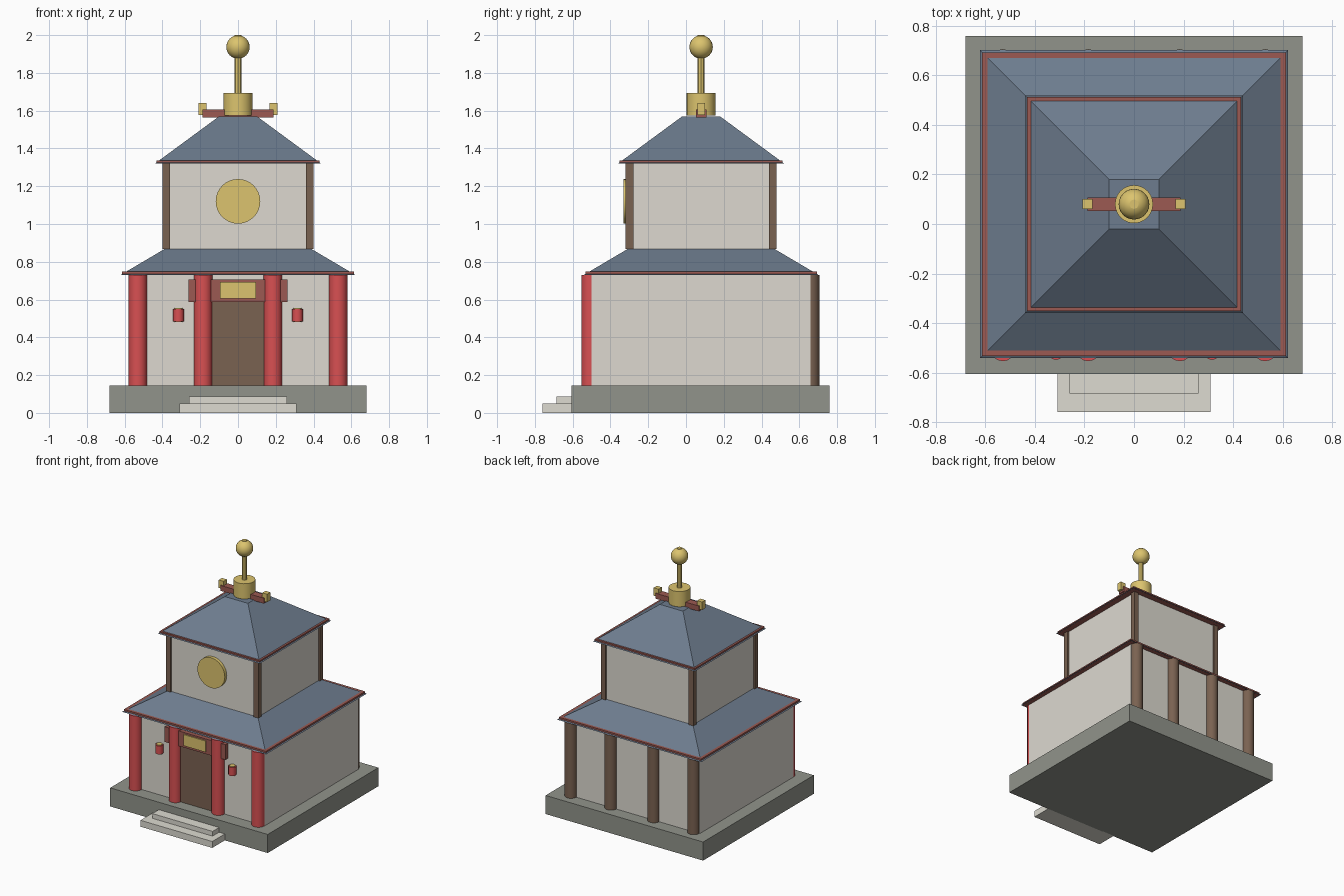
import bpy
import math

if "Cube" in bpy.data.objects:
    bpy.data.objects.remove(bpy.data.objects["Cube"])

CY = 0.08  # centre of the building in y


def material(name, r, g, b):
    m = bpy.data.materials.new(name)
    lin = [((c / 255 + 0.055) / 1.055) ** 2.4 for c in (r, g, b)]
    m.diffuse_color = (*lin, 1)
    m.use_nodes = True
    m.node_tree.nodes["Principled BSDF"].inputs["Base Color"].default_value = m.diffuse_color
    return m


CREAM = material("cream plaster", 221, 217, 208)
PALE = material("pale step stone", 221, 219, 209)
STONE = material("grey stone", 145, 148, 139)
RED = material("red lacquer", 216, 80, 82)
MAROON = material("dark red trim", 156, 90, 82)
BROWN = material("brown wood", 122, 98, 81)
SLATE = material("slate blue tile", 109, 124, 142)
GOLD = material("gold", 220, 196, 110)


def finish(name, mat, smooth=False):
    ob = bpy.context.object
    ob.name = name
    ob.data.materials.append(mat)
    if smooth:
        bpy.ops.object.shade_smooth_by_angle(angle=math.radians(40))
    return ob


def box(name, mat, x0, x1, y0, y1, z0, z1):
    bpy.ops.mesh.primitive_cube_add(size=1, location=((x0 + x1) / 2, (y0 + y1) / 2, (z0 + z1) / 2))
    bpy.context.object.scale = (x1 - x0, y1 - y0, z1 - z0)
    bpy.ops.object.transform_apply(location=False, rotation=False)
    return finish(name, mat)


def square(name, mat, half, z0, z1):
    return box(name, mat, -half, half, CY - half, CY + half, z0, z1)


def cylinder(name, mat, x, y, z0, z1, r, sides=16):
    bpy.ops.mesh.primitive_cylinder_add(vertices=sides, radius=r, depth=z1 - z0,
                                        location=(x, y, (z0 + z1) / 2))
    return finish(name, mat, True)


def hip_roof(name, low, high, z0, z1):
    # four-sided truncated pyramid
    ob = square(name, SLATE, low, z0, z1)
    for v in ob.data.vertices:
        if v.co.z > 0:
            v.co.x *= high / low
            v.co.y *= high / low


# Plinth and entrance steps
box("plinth", STONE, -0.68, 0.68, -0.605, 0.76, 0, 0.145)
box("lower_step", PALE, -0.31, 0.31, -0.76, -0.60, 0, 0.05)
box("upper_step", PALE, -0.26, 0.26, -0.685, -0.60, 0.05, 0.087)

# Ground floor hall with red front columns and brown back columns
square("hall_walls", CREAM, 0.58, 0.145, 0.73)
for x in (-0.53, -0.185, 0.185, 0.53):
    cylinder("front_column", RED, x, -0.505, 0.145, 0.73, 0.049)
    cylinder("back_column", BROWN, x, 0.66, 0.145, 0.73, 0.046)

# Doorway, lintel and sign plate
box("door", BROWN, -0.145, 0.145, -0.512, -0.49, 0.145, 0.59)
box("lintel", MAROON, -0.262, 0.262, -0.53, -0.49, 0.587, 0.705)
box("sign_plate", GOLD, -0.096, 0.096, -0.538, -0.529, 0.605, 0.692)

# Lanterns
for s in (-1, 1):
    cylinder("lantern", RED, s * 0.315, -0.52, 0.485, 0.55, 0.029, 12)
    cylinder("lantern_caps", GOLD, s * 0.315, -0.52, 0.48, 0.555, 0.022, 12)

# Lower roof and eave trim
hip_roof("lower_roof", 0.622, 0.385, 0.73, 0.87)
square("lower_eave_trim", MAROON, 0.613, 0.729, 0.748)

# Upper storey with corner posts
square("upper_walls", CREAM, 0.387, 0.86, 1.32)
for sx in (-1, 1):
    for sy in (-1, 1):
        x, y = sx * 0.379, CY + sy * 0.379
        box("corner_post", BROWN, x - 0.02, x + 0.02, y - 0.02, y + 0.02, 0.868, 1.32)

# Round gold disc on the upper front wall
bpy.ops.mesh.primitive_cylinder_add(vertices=32, radius=0.118, depth=0.033,
                                    location=(0, -0.315, 1.12), rotation=(math.pi / 2, 0, 0))
finish("front_disc", GOLD, True)

# Upper roof and eave trim
hip_roof("upper_roof", 0.44, 0.10, 1.32, 1.57)
square("upper_eave_trim", MAROON, 0.432, 1.319, 1.337)

# Ridge bar with gold end blocks
box("ridge_bar", MAROON, -0.188, 0.188, CY - 0.028, CY + 0.028, 1.564, 1.606)
for s in (-1, 1):
    box("ridge_end", GOLD, s * 0.188 - 0.021, s * 0.188 + 0.021, CY - 0.02, CY + 0.02, 1.578, 1.64)

# Finial: drum, rod and ball
cylinder("finial_drum", GOLD, 0, CY, 1.575, 1.694, 0.077, 24)
cylinder("finial_rod", GOLD, 0, CY, 1.69, 2.0, 0.019, 8)
bpy.ops.mesh.primitive_uv_sphere_add(segments=24, ring_count=16, radius=0.062, location=(0, CY, 1.937))
finish("finial_ball", GOLD, True)
